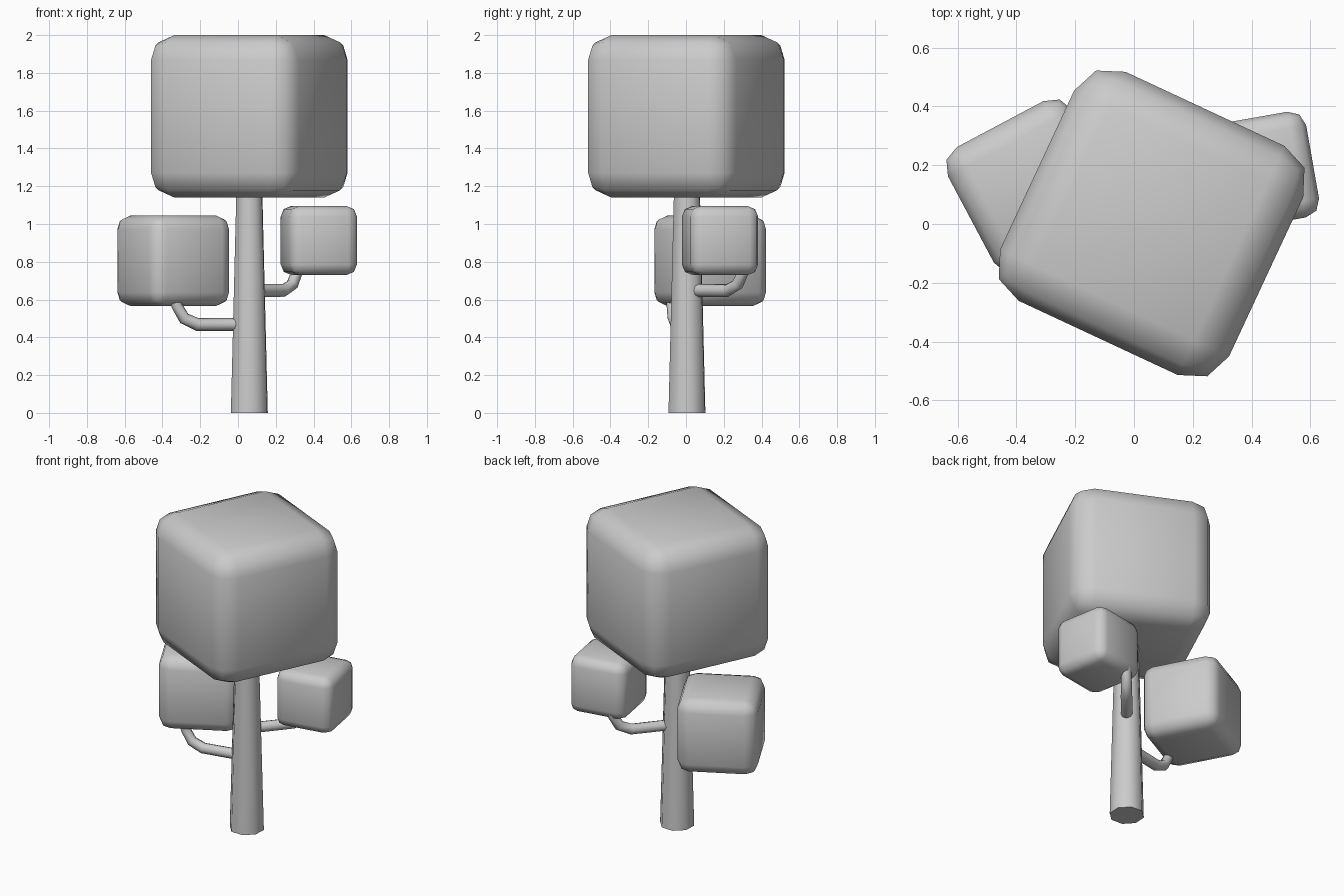
import bpy
from math import radians, cos, sin

if "Cube" in bpy.data.objects:
    bpy.data.objects.remove(bpy.data.objects["Cube"])


def finish(obj, name, angle=60):
    obj.name = name
    bpy.ops.object.shade_smooth_by_angle(angle=radians(angle))


def foliage(name, center, size, turn):
    # Rounded cube: two-segment bevel proportional to its size
    bpy.ops.mesh.primitive_cube_add(size=size, location=center, rotation=(0, 0, radians(turn)))
    obj = bpy.context.object
    mod = obj.modifiers.new("rounding", 'BEVEL')
    mod.width = size * 0.153
    mod.segments = 2
    bpy.ops.object.modifier_apply(modifier=mod.name)
    finish(obj, name)


def branch(name, z, direction):
    # Horizontal limb that bends upward into a foliage block
    path = [(0.03, 0, 1.0), (0.28, 0, 1.0), (0.352, 0.032, 0.95),
            (0.392, 0.10, 0.87), (0.405, 0.14, 0.85)]
    a = radians(direction)
    curve = bpy.data.curves.new(name, 'CURVE')
    curve.dimensions = '3D'
    curve.bevel_depth = 0.034
    curve.bevel_resolution = 2
    curve.use_fill_caps = True
    spline = curve.splines.new('POLY')
    spline.points.add(len(path) - 1)
    for p, (d, h, r) in zip(spline.points, path):
        p.co = (TRUNK_X + d * cos(a), TRUNK_Y + d * sin(a), z + h, 1)
        p.radius = r
    obj = bpy.data.objects.new(name, curve)
    bpy.context.collection.objects.link(obj)
    bpy.ops.object.select_all(action='DESELECT')
    obj.select_set(True)
    bpy.context.view_layer.objects.active = obj
    bpy.ops.object.convert(target='MESH')
    finish(bpy.context.object, name)


TRUNK_X, TRUNK_Y = 0.06, 0.005

# Tapered eight-sided trunk reaching into the crown
bpy.ops.mesh.primitive_cone_add(vertices=8, radius1=0.104, radius2=0.071, depth=1.25,
                                location=(TRUNK_X, TRUNK_Y, 0.625),
                                rotation=(0, 0, radians(-25)))
finish(bpy.context.object, "trunk")

# Foliage blocks
foliage("crown", (0.06, 0.002, 1.57), 0.86, -25)
foliage("left_foliage", (-0.343, 0.128, 0.805), 0.48, 28)
foliage("right_foliage", (0.428, 0.18, 0.9125), 0.365, 10)

# Bent branches
branch("left_branch", 0.468, 191.6)
branch("right_branch", 0.648, 49.7)
